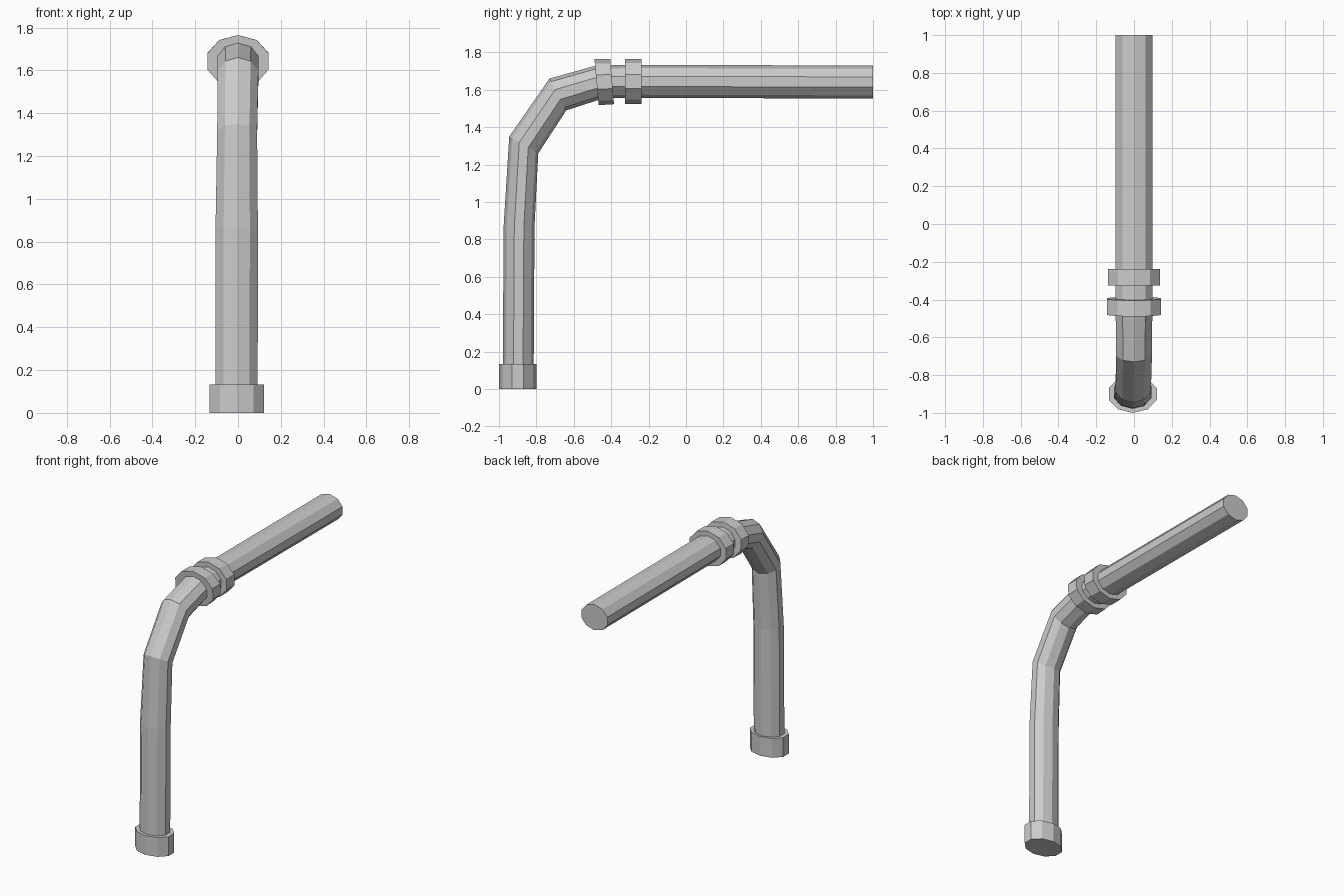
import bpy, bmesh
from math import sin, cos, pi
from mathutils import Vector

if "Cube" in bpy.data.objects:
    bpy.data.objects.remove(bpy.data.objects["Cube"])

SIDES = 10


def tube(name, stations, sides=SIDES):
    """Loft through rings: (outer y, outer z, inner y, inner z, x centre, x radius)."""
    bm = bmesh.new()
    rings = []
    for yo, zo, yi, zi, xc, rx in stations:
        a, b = Vector((xc, yo, zo)), Vector((xc, yi, zi))
        mid, half = (a + b) / 2, (a - b) / 2
        rings.append([bm.verts.new(mid + half * cos(2 * pi * i / sides)
                                   + Vector((rx * sin(2 * pi * i / sides), 0, 0)))
                      for i in range(sides)])
    for r, s in zip(rings, rings[1:]):
        for i in range(sides):
            j = (i + 1) % sides
            bm.faces.new((r[i], r[j], s[j], s[i]))
    bm.faces.new(rings[0])
    bm.faces.new(rings[-1])
    bmesh.ops.recalc_face_normals(bm, faces=bm.faces)
    mesh = bpy.data.meshes.new(name)
    bm.to_mesh(mesh)
    bm.free()
    obj = bpy.data.objects.new(name, mesh)
    bpy.context.collection.objects.link(obj)
    return obj


# bent pipe: upright, elbow, long horizontal run
tube("bent_pipe", [
    (-0.98, 0.02, -0.815, 0.02, -0.007, 0.104),
    (-0.975, 0.87, -0.81, 0.87, -0.006, 0.104),
    (-0.945, 1.35, -0.79, 1.26, -0.004, 0.098),
    (-0.73, 1.66, -0.64, 1.49, 0.0, 0.1),
    (-0.48, 1.73, -0.44, 1.555, 0.0, 0.102),
    (-0.28, 1.733, -0.28, 1.557, 0.0, 0.102),
    (1.0, 1.73, 1.0, 1.553, 0.0, 0.104),
])

# foot collar
tube("base_collar", [(-1.0, z, -0.8, z, -0.006, 0.134) for z in (0, 0.133)])

# pair of coupling rings
tube("elbow_ring", [(-0.49, 1.765, -0.467, 1.518, 0.0, 0.15),
                    (-0.405, 1.765, -0.385, 1.523, 0.0, 0.15)])
tube("run_ring", [(y, 1.765, y, 1.525, 0.0, 0.145) for y in (-0.325, -0.237)])
